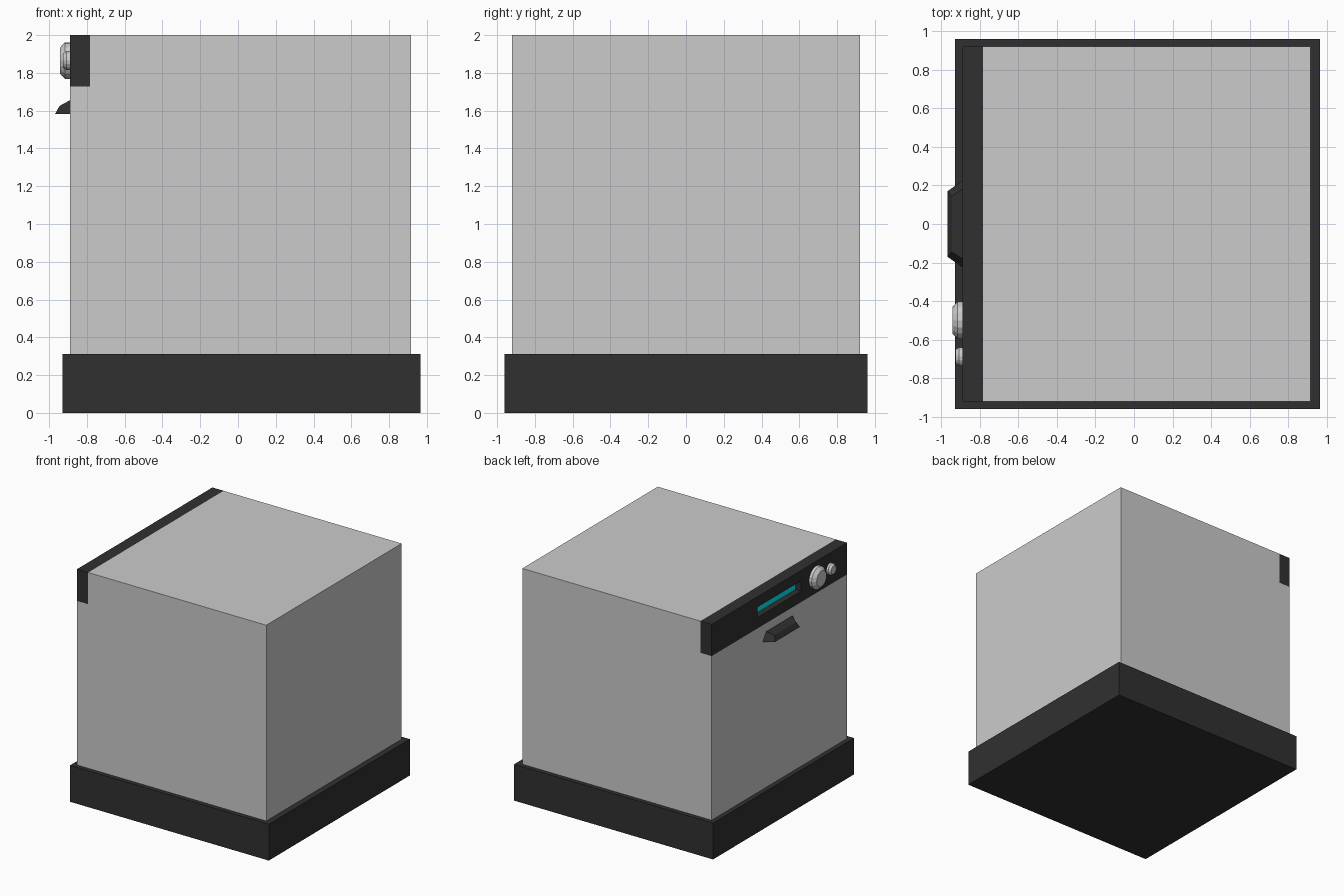
import bpy, bmesh
from math import sin, cos, pi

if "Cube" in bpy.data.objects:
    bpy.data.objects.remove(bpy.data.objects["Cube"])


def material(name, rgb):
    m = bpy.data.materials.new(name)
    m.diffuse_color = (*rgb, 1)
    m.use_nodes = True
    m.node_tree.nodes["Principled BSDF"].inputs["Base Color"].default_value = m.diffuse_color
    return m


DARK = material("dark_plastic", (0.03, 0.03, 0.03))
TEAL = material("display_teal", (0.0, 0.85, 0.95))


def loft(name, rings, mat=None):
    """Bridge matching closed rings and cap both ends with flat faces."""
    bm = bmesh.new()
    vs = [[bm.verts.new(p) for p in r] for r in rings]
    n = len(vs[0])
    for a, b in zip(vs, vs[1:]):
        for i in range(n):
            j = (i + 1) % n
            bm.faces.new((a[i], a[j], b[j], b[i]))
    bm.faces.new(vs[0])
    bm.faces.new(vs[-1])
    bmesh.ops.recalc_face_normals(bm, faces=bm.faces)
    me = bpy.data.meshes.new(name)
    bm.to_mesh(me)
    bm.free()
    ob = bpy.data.objects.new(name, me)
    bpy.context.collection.objects.link(ob)
    if mat:
        me.materials.append(mat)
    return ob


def extrude_y(name, profile, half, mat=None):
    """Extrude an (x, z) profile symmetrically along y."""
    return loft(name, [[(x, y, z) for x, z in profile] for y in (-half, half)], mat)


def rect(x0, x1, z0, z1):
    return [(x0, z0), (x1, z0), (x1, z1), (x0, z1)]


def knob(name, y, z, stations, sides=16):
    """Stepped round knob facing -x; stations are (x, radius)."""
    rings = [[(x, y + r * cos(2 * pi * i / sides), z + r * sin(2 * pi * i / sides))
              for i in range(sides)] for x, r in stations]
    return loft(name, rings)


FRONT = -0.89

# Plinth
extrude_y("base", rect(-0.93, 0.966, 0, 0.313), 0.96, DARK)

# Cabinet, notched for the control panel
extrude_y("cabinet", [(FRONT, 0.313), (0.915, 0.313), (0.915, 2), (-0.783, 2),
                      (-0.783, 1.727), (FRONT, 1.727)], 0.922)

# Control panel with a recess for the display
panel = extrude_y("control_panel", rect(FRONT, -0.783, 1.727, 2), 0.922, DARK)
cutter = extrude_y("recess_cutter", rect(FRONT - 0.1, FRONT + 0.057, 1.822, 1.91), 0.295, DARK)
cutter.hide_render = True
mod = panel.modifiers.new("recess", "BOOLEAN")
mod.operation = "DIFFERENCE"
mod.solver = "EXACT"
mod.object = cutter
bpy.context.view_layer.objects.active = panel
bpy.ops.object.modifier_apply(modifier=mod.name)
bpy.data.objects.remove(cutter)

# Display at the back of the recess
extrude_y("display", rect(FRONT + 0.053, FRONT + 0.06, 1.822, 1.91), 0.295, TEAL)

# Dials
knob("large_dial", -0.5, 1.865,
     [(FRONT, 0.097), (-0.915, 0.097), (-0.935, 0.077), (-0.943, 0.068)])
knob("small_dial", -0.688, 1.865,
     [(FRONT, 0.05), (-0.908, 0.05), (-0.927, 0.036)])

# Door handle: wedge with tapered ends
def handle_ring(s):
    return [(FRONT, s * 0.225, 1.583), (-0.968, s * 0.17, 1.583),
            (-0.945, s * 0.145, 1.625), (FRONT, s * 0.18, 1.655)]


loft("door_handle", [handle_ring(-1), handle_ring(1)], DARK)
